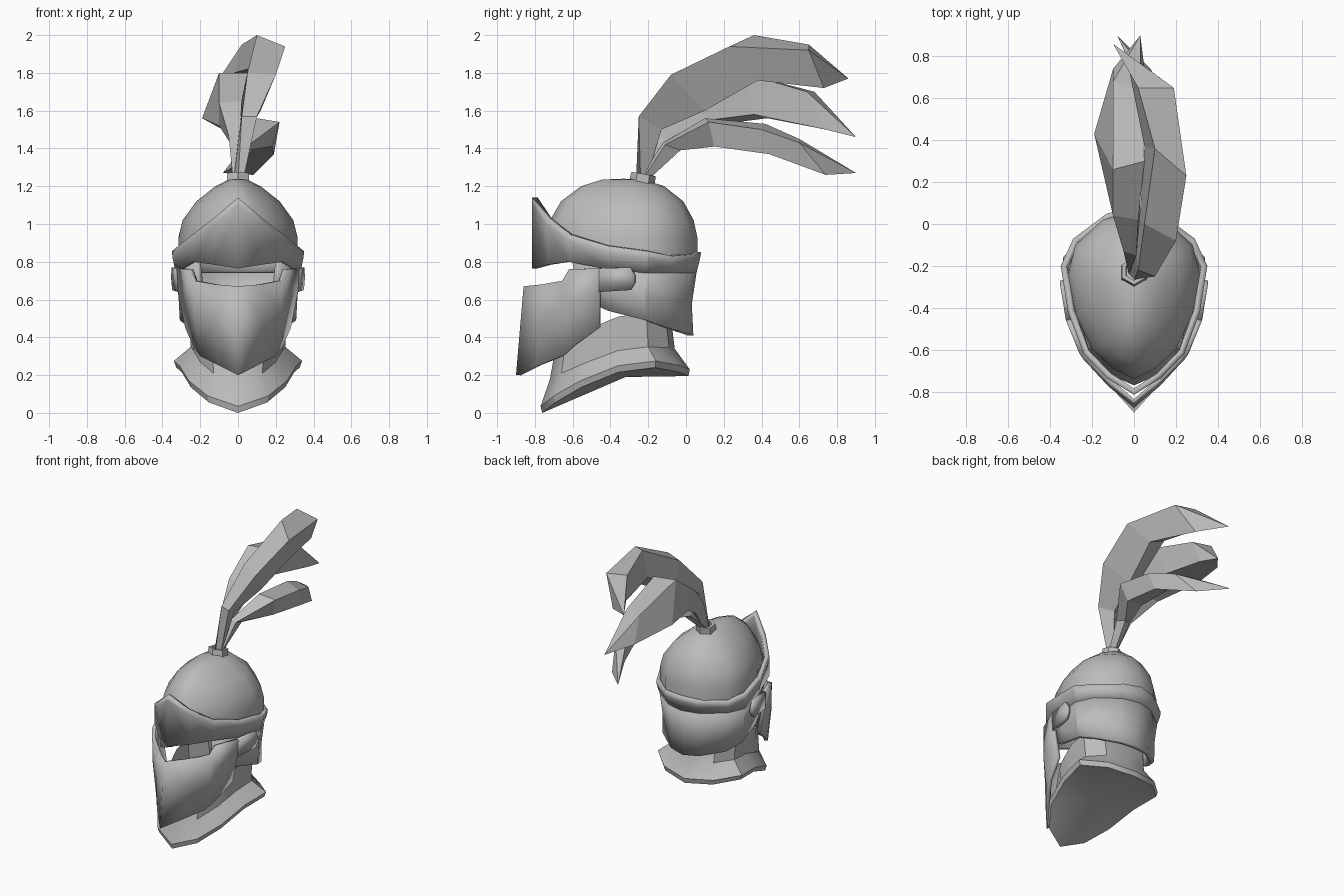
import bpy, bmesh, math
from mathutils import Vector, Matrix

if "Cube" in bpy.data.objects:
    bpy.data.objects.remove(bpy.data.objects["Cube"], do_unlink=True)

steel = bpy.data.materials.new("steel grey")
steel.use_nodes = True
GREY = (0.5, 0.5, 0.5, 1)
steel.diffuse_color = GREY
steel.node_tree.nodes["Principled BSDF"].inputs["Base Color"].default_value = GREY


def add_object(name, bm, smooth=None):
    mesh = bpy.data.meshes.new(name)
    bm.to_mesh(mesh)
    bm.free()
    mesh.materials.append(steel)
    obj = bpy.data.objects.new(name, mesh)
    bpy.context.collection.objects.link(obj)
    if smooth:
        bpy.ops.object.select_all(action="DESELECT")
        obj.select_set(True)
        bpy.context.view_layer.objects.active = obj
        bpy.ops.object.shade_smooth_by_angle(angle=math.radians(smooth))
    return obj


def half_shell(name, columns, thickness=0, smooth=30, hub=None):
    """Columns run front to back on the left half, each from top to bottom."""
    bm = bmesh.new()
    grid = [[bm.verts.new(p) for p in col] for col in columns]
    hub_vert = bm.verts.new(hub) if hub else None
    for a, b in zip(grid, grid[1:]):
        for k in range(len(a) - 1):
            bm.faces.new((a[k], a[k + 1], b[k + 1], b[k]))
        if hub_vert:
            bm.faces.new((a[-1], hub_vert, b[-1]))
    bmesh.ops.remove_doubles(bm, verts=bm.verts[:], dist=0.0005)
    obj = add_object(name, bm, smooth)
    obj.modifiers.new("mirror", "MIRROR").use_clip = True
    if thickness:
        solid = obj.modifiers.new("thickness", "SOLIDIFY")
        solid.thickness = thickness
        solid.offset = -1
    return obj


CENTRE_Y = -0.33


def scaled(x, y, z, sx, sy):
    return (x * sx, CENTRE_Y + (y - CENTRE_Y) * sy, z)


# Skull dome: plan outline scaled ring by ring up to the crown
dome_plan = [(0, -.74), (.1, -.69), (.2, -.6), (.28, -.43), (.315, -.24),
             (.28, -.1), (.15, .02), (0, .06)]
dome_rings = [(1.24, 0, 0), (1.235, .15, .28), (1.2, .38, .55), (1.12, .7, .81),
              (1.02, .93, .95), (.93, 1, 1), (.82, 1, 1)]
half_shell("skull_dome", [[scaled(x, y, z, sx, sy) for z, sx, sy in dome_rings]
                          for x, y in dome_plan], smooth=60)

# Brow band: x, y, rim height, lower edge height
brow = [(0, -.815, 1.14, .765), (.13, -.735, 1.03, .785), (.24, -.62, .945, .8),
        (.315, -.42, .885, .76), (.35, -.2, .855, .74), (.29, -.07, .83, .74),
        (.13, .05, .84, .74), (0, .08, .85, .74)]


def tuck(y, amount):
    return amount if y > -.5 else 1


half_shell("brow_band", [[(x, y, top), scaled(x, y, top - .035, tuck(y, .99), tuck(y, .985)),
                          scaled(x, y, low, tuck(y, .94), tuck(y, .94))]
                         for x, y, top, low in brow], .03)

# Neck guard: flared skirt continuing the band round the sides and back
guard_bottom = [.62, .54, .49, .45, .42, .41]
half_shell("neck_guard", [[scaled(x, y, low, .94, .94),
                           scaled(x, y, (low + bottom) / 2, .9, .88),
                           scaled(x, y, bottom, .88, .9)]
                          for (x, y, top, low), bottom in zip(brow[2:], guard_bottom)], .03)

# Face visor with a sharp centre ridge
visor_top = [(0, -.86, .67), (.12, -.765, .68), (.235, -.655, .7),
             (.26, -.62, .76), (.325, -.46, .765)]
visor_low = [(0, -.9, .2), (.1, -.79, .25), (.2, -.66, .3),
             (.235, -.6, .35), (.28, -.46, .45)]


def visor_column(top, low):
    t, b = Vector(top), Vector(low)
    mid = t.lerp(b, .4)
    mid.x += .01 if t.x else 0
    return [t, mid, b]


half_shell("face_visor", [visor_column(t, b) for t, b in zip(visor_top, visor_low)], .025, 20)
half_shell("visor_strap", [[(.325, -.46, .765), (.318, -.46, .64)],
                           [(.352, -.295, .77), (.348, -.295, .65)],
                           [(.354, -.27, .725), (.353, -.27, .69)]], .025)

# Gorget: neck tube, sloping collar, rim and closed underside
rim = [(0, -.77, .035), (.16, -.7, .09), (.26, -.56, .17), (.31, -.36, .25),
       (.34, -.16, .275), (.2, -.03, .25), (0, .02, .23)]
neck = [(0, -.72, .18), (.13, -.66, .21), (.2, -.52, .27), (.235, -.36, .33),
        (.25, -.2, .35), (.16, -.09, .345), (0, -.06, .34)]
gorget = []
for (x, y, z), (nx, ny, nz) in zip(rim, neck):
    gorget.append([scaled(nx, ny, nz + .18, 1.04, .92), (nx, ny, nz), (x, y, z),
                   scaled(x, y, z - .035, .96, .98)])
half_shell("gorget", gorget, hub=(0, -.32, .19))

# Plume socket: tilted hollow hexagonal collar
bm = bmesh.new()
rings = []
for radius, z in [(.07, -.04), (.065, .03), (.045, .03), (.04, -.03)]:
    rings.append([bm.verts.new((radius * math.sin(i * math.pi / 3),
                                radius * math.cos(i * math.pi / 3), z)) for i in range(6)])
for a, b in zip(rings, rings[1:]):
    for i in range(6):
        j = (i + 1) % 6
        bm.faces.new((a[i], a[j], b[j], b[i]))
bmesh.ops.recalc_face_normals(bm, faces=bm.faces[:])
bm.transform(Matrix.Translation((0, -.23, 1.235)) @ Matrix.Rotation(math.radians(-10), 4, "X"))
add_object("plume_socket", bm)


# Feathers: four-sided tapering lofts from the socket to a point
def feather(name, side, sections, tip):
    r = .025
    base = [(0, -r), (side * r, 0), (0, r), (-side * r, 0)]
    bm = bmesh.new()
    loops = [[bm.verts.new((x, y - .24, 1.22)) for x, y in base]]
    loops += [[bm.verts.new(p) for p in section] for section in sections]
    end = bm.verts.new(tip)
    bm.faces.new(loops[0])
    for i in range(4):
        j = (i + 1) % 4
        for a, b in zip(loops, loops[1:]):
            bm.faces.new((a[i], a[j], b[j], b[i]))
        bm.faces.new((loops[-1][i], loops[-1][j], end))
    bmesh.ops.recalc_face_normals(bm, faces=bm.faces[:])
    add_object(name, bm)


feather("upper_feather", 1, [
    [(.02, -.22, 1.57), (.1, -.25, 1.57), (.06, -.13, 1.5), (.01, -.15, 1.52)],
    [(.05, 0, 1.8), (.2, -.08, 1.79), (.12, .1, 1.6), (.03, .08, 1.64)],
    [(.1, .36, 2), (.25, .23, 1.94), (.18, .38, 1.76), (.05, .37, 1.82)],
    [(.02, .65, 1.95), (.19, .65, 1.92), (.08, .73, 1.72), (-.02, .72, 1.8)],
], (-.1, .86, 1.77))
feather("middle_feather", -1, [
    [(.01, -.15, 1.48), (-.05, -.13, 1.47), (-.03, -.07, 1.41), (.02, -.08, 1.42)],
    [(.02, .02, 1.65), (-.1, .04, 1.64), (-.1, .12, 1.52), (.03, .12, 1.55)],
    [(.05, .3, 1.8), (-.1, .26, 1.8), (-.19, .43, 1.56), (.03, .36, 1.58)],
    [(.03, .64, 1.7), (-.1, .68, 1.7), (-.1, .74, 1.51), (.05, .74, 1.5)],
], (.03, .9, 1.46))
feather("lower_feather", 1, [
    [(.02, -.12, 1.43), (.06, -.11, 1.42), (.05, -.03, 1.39), (0, -.05, 1.39)],
    [(.1, .1, 1.56), (.22, .12, 1.54), (.18, .15, 1.41), (.06, .15, 1.42)],
    [(.1, .42, 1.53), (.21, .4, 1.5), (.19, .44, 1.37), (.08, .44, 1.4)],
    [(.06, .6, 1.45), (.15, .6, 1.43), (.08, .74, 1.26), (.02, .68, 1.33)],
], (-.08, .9, 1.27))
